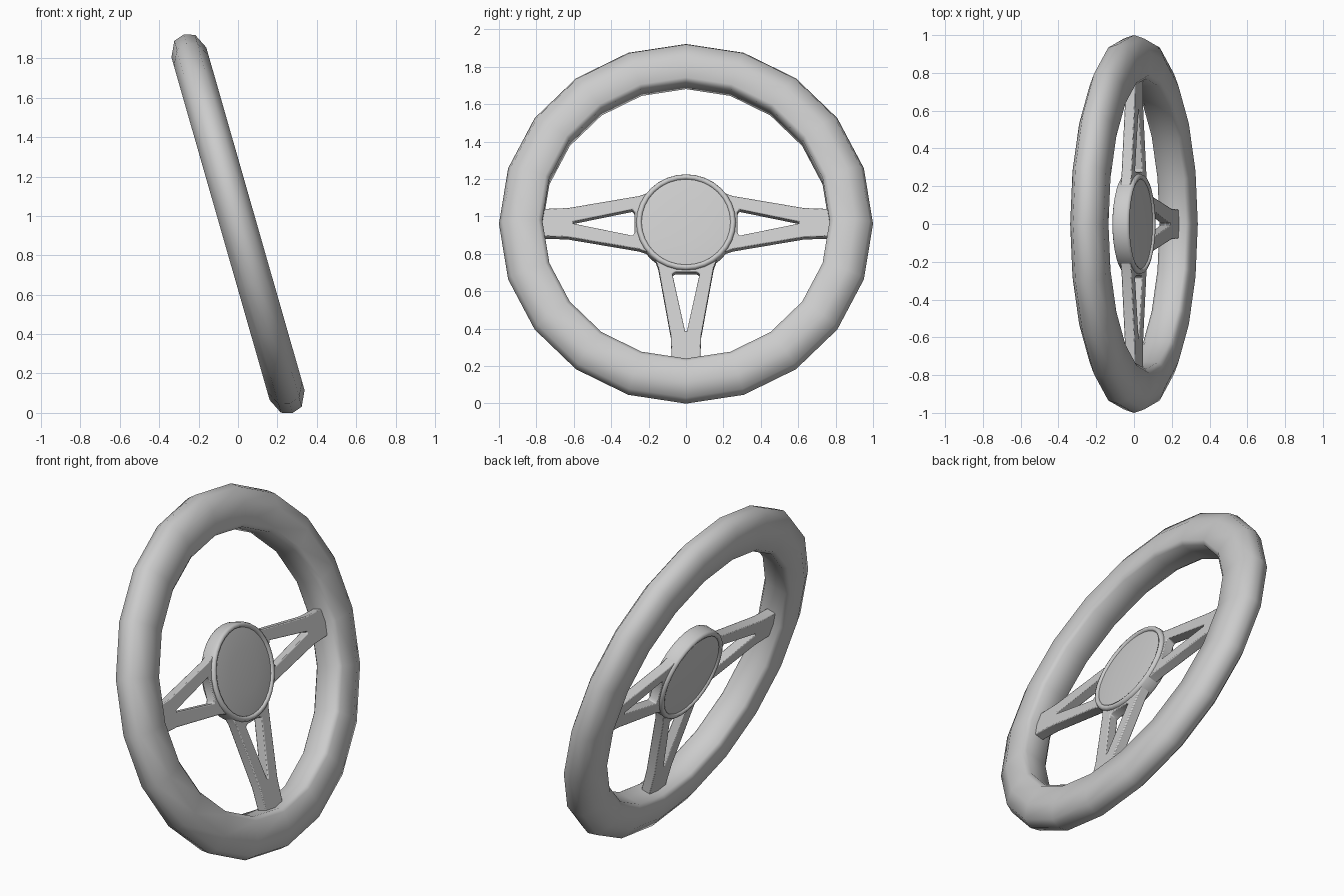
import bpy, bmesh, math
from mathutils import Matrix

if "Cube" in bpy.data.objects:
    bpy.data.objects.remove(bpy.data.objects["Cube"])

# Wheel is modelled upright around the X axis, then leaned back and raised
PLACE = Matrix.Translation((0, 0, 0.96)) @ Matrix.Rotation(math.radians(-16), 4, 'Y')


def finish(name, bm, angle, local=Matrix.Identity(4)):
    bmesh.ops.remove_doubles(bm, verts=bm.verts, dist=1e-5)
    bmesh.ops.recalc_face_normals(bm, faces=bm.faces)
    bm.transform(PLACE @ local)
    mesh = bpy.data.meshes.new(name)
    bm.to_mesh(mesh)
    bm.free()
    obj = bpy.data.objects.new(name, mesh)
    bpy.context.collection.objects.link(obj)
    bpy.ops.object.select_all(action='DESELECT')
    obj.select_set(True)
    bpy.context.view_layer.objects.active = obj
    bpy.ops.object.shade_smooth_by_angle(angle=math.radians(angle))
    return obj


def lathe(name, profile, sides, closed, angle):
    """Turn a (radius, x) profile around the X axis."""
    bm = bmesh.new()
    rings = []
    for i in range(sides):
        a = 2 * math.pi * i / sides
        rings.append([bm.verts.new((x, r * math.cos(a), r * math.sin(a))) for r, x in profile])
    n = len(profile)
    for i in range(sides):
        a, b = rings[i], rings[(i + 1) % sides]
        for j in range(n if closed else n - 1):
            k = (j + 1) % n
            bm.faces.new((a[j], a[k], b[k], b[j]))
    bmesh.ops.dissolve_degenerate(bm, dist=1e-5, edges=bm.edges)
    return finish(name, bm, angle)


def both_sides(half):
    """Mirror a half profile across x = 0."""
    return half + [(r, -x) for r, x in reversed(half) if x > 0]


# Rim: low-poly rounded ring with a flat inner wall
lathe("rim", both_sides([(1.0, 0), (0.982, 0.055), (0.905, 0.092), (0.79, 0.086), (0.768, 0.066)]),
      20, True, 50)

# Hub ring with rounded lips and a slightly domed cap on both faces
lathe("hub_ring", both_sides([(0.266, 0), (0.266, 0.032), (0.261, 0.043), (0.25, 0.047),
                              (0.24, 0.043), (0.236, 0.03)]), 32, True, 60)
lathe("hub_cap", both_sides([(0, 0.045), (0.12, 0.043), (0.2, 0.039), (0.238, 0.035)]), 32, False, 40)


def spoke(name, turn):
    """Tapered spoke with a triangular window, lying along +Y."""
    bm = bmesh.new()

    def pair(y, z):
        return [bm.verts.new((-0.028, y, s * z)) for s in (1, -1)]
    root, flare, neck, end = pair(0.19, 0.17), pair(0.25, 0.148), pair(0.63, 0.081), pair(0.79, 0.075)
    base, corner, tip = pair(0.275, 0.055), pair(0.285, 0.073), pair(0.605, 0.005)
    for s in (0, 1):
        bm.faces.new((root[s], flare[s], corner[s], base[s]))
        bm.faces.new((flare[s], neck[s], tip[s], corner[s]))
    bm.faces.new((root[0], base[0], base[1], root[1]))
    bm.faces.new((neck[0], end[0], end[1], neck[1], tip[1], tip[0]))
    bmesh.ops.recalc_face_normals(bm, faces=bm.faces)
    front = bmesh.ops.extrude_face_region(bm, geom=bm.faces[:], use_keep_orig=True)
    bmesh.ops.translate(bm, vec=(0.056, 0, 0),
                        verts=[g for g in front['geom'] if isinstance(g, bmesh.types.BMVert)])
    obj = finish(name, bm, 40, Matrix.Rotation(math.radians(turn), 4, 'X'))
    bevel = obj.modifiers.new("soft_edges", 'BEVEL')
    bevel.width = 0.012
    bevel.segments = 2
    bevel.limit_method = 'ANGLE'
    bevel.angle_limit = math.radians(60)


# Three spokes: two sideways, one down
for name, turn in (("spoke_right", 0), ("spoke_left", 180), ("spoke_bottom", -90)):
    spoke(name, turn)
